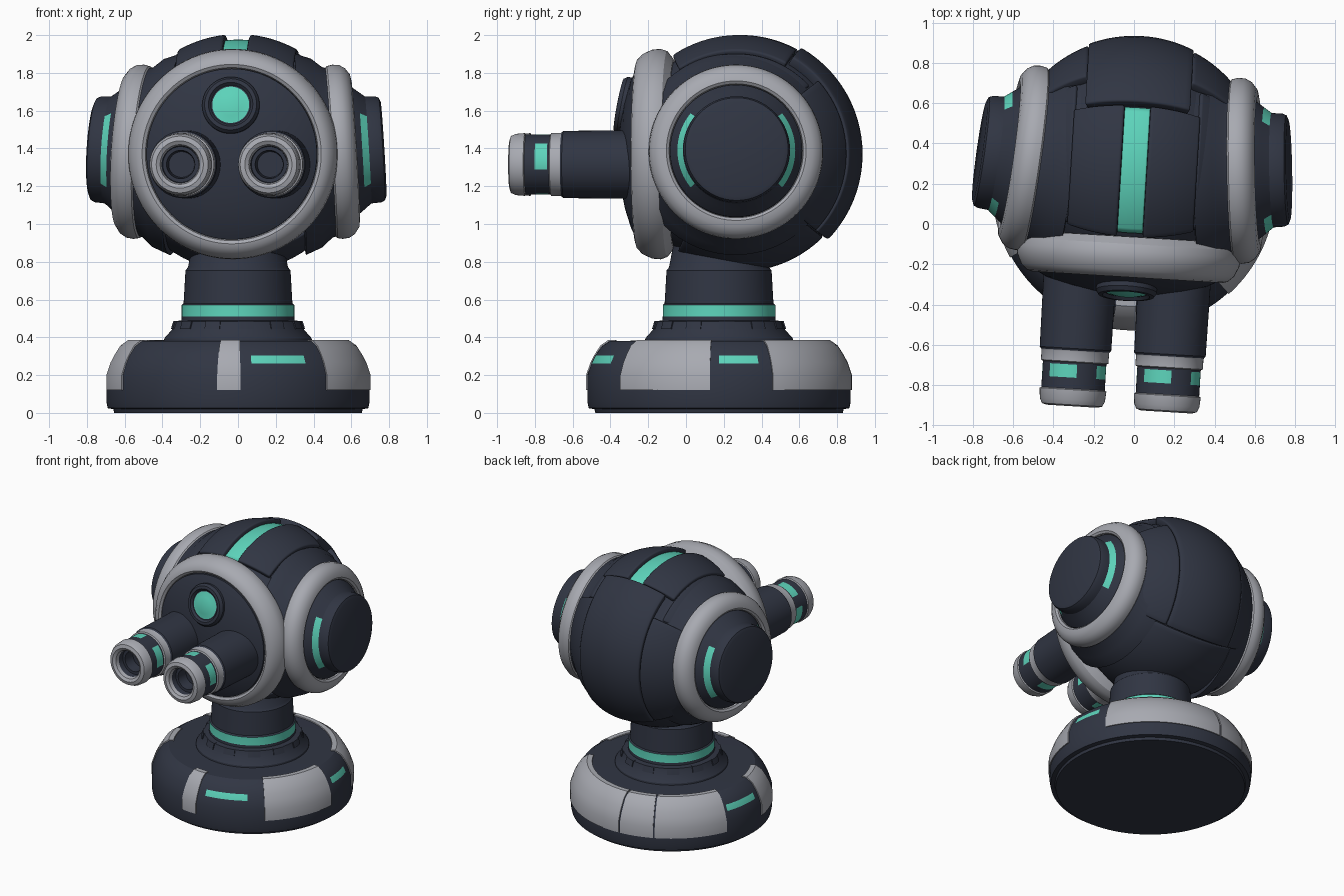
import bpy, bmesh, math
from mathutils import Matrix, Vector

if "Cube" in bpy.data.objects:
    bpy.data.objects.remove(bpy.data.objects["Cube"])

def material(name, c):
    m = bpy.data.materials.new(name)
    m.diffuse_color = (*c, 1)
    m.use_nodes = True
    m.node_tree.nodes["Principled BSDF"].inputs["Base Color"].default_value = m.diffuse_color
    return m

MATS = [material("dark navy", (0.030, 0.036, 0.056)),
        material("light grey", (0.39, 0.40, 0.44)),
        material("teal glow", (0.11, 0.66, 0.50))]
D, G, T = 0, 1, 2
R = lambda deg, axis: Matrix.Rotation(math.radians(deg), 4, axis)
MOVE = lambda *v: Matrix.Translation(Vector(v))

def finish(name, bm, matrix):
    me = bpy.data.meshes.new(name)
    bm.to_mesh(me)
    bm.free()
    for m in MATS:
        me.materials.append(m)
    me.transform(matrix)
    ob = bpy.data.objects.new(name, me)
    bpy.context.collection.objects.link(ob)
    return ob

def lathe(name, rows, matrix, windows=(), n=120):
    """rows: (radius, height, colour of the band that ends here); windows: (row, from, to) in teal."""
    bm = bmesh.new()
    rings = [[bm.verts.new((r * math.cos(math.tau * k / n), r * math.sin(math.tau * k / n), z))
              for k in range(n)] for r, z, _ in rows]
    for i in range(1, len(rows)):
        for k in range(n):
            j = (k + 1) % n
            f = bm.faces.new((rings[i-1][k], rings[i-1][j], rings[i][j], rings[i][k]))
            f.material_index = rows[i][2]
            mid = 360 * (k + .5) / n
            if any(w == i and (mid - a) % 360 < b - a for w, a, b in windows):
                f.material_index = T
    bmesh.ops.remove_doubles(bm, verts=bm.verts, dist=1e-5)
    bmesh.ops.recalc_face_normals(bm, faces=bm.faces)
    return finish(name, bm, matrix)

def sector(name, section, a0, a1, colour, matrix):
    """Closed cross-section swept through part of a turn."""
    bm = bmesh.new()
    n = max(2, round((a1 - a0) / 3))
    cuts = []
    for k in range(n + 1):
        a = math.radians(a0 + (a1 - a0) * k / n)
        cuts.append([bm.verts.new((r * math.cos(a), r * math.sin(a), z)) for r, z in section])
    m = len(section)
    for k in range(n):
        for i in range(m):
            j = (i + 1) % m
            bm.faces.new((cuts[k][i], cuts[k][j], cuts[k+1][j], cuts[k+1][i]))
    bm.faces.new(cuts[0])
    bm.faces.new(cuts[-1])
    for f in bm.faces:
        f.material_index = colour
    bmesh.ops.recalc_face_normals(bm, faces=bm.faces)
    return finish(name, bm, matrix)

def shell(name, l0, l1, p0, p1, r, colour, matrix, bevel=.01):
    """Curved plate on the head: l = sideways angle, p = angle from top to back."""
    bm = bmesh.new()
    bmesh.ops.create_grid(bm, x_segments=16, y_segments=24, size=1)
    for v in bm.verts:
        l = math.radians(l0 + (l1 - l0) * (v.co.x + 1) / 2)
        p = math.radians(p0 + (p1 - p0) * (v.co.y + 1) / 2)
        v.co = r * Vector((math.sin(l), math.cos(l) * math.sin(p), math.cos(l) * math.cos(p)))
    for f in bm.faces:
        f.material_index = colour
    ob = finish(name, bm, matrix)
    s = ob.modifiers.new("thickness", 'SOLIDIFY')
    s.thickness, s.offset = (.06 if bevel else .008), -1
    if bevel:
        b = ob.modifiers.new("rounded edge", 'BEVEL')
        b.width, b.segments, b.limit_method = bevel, 2, 'ANGLE'
    return ob

# ---- base ----
BASE = MOVE(0, .175, 0)
FRONT0 = BASE @ R(-90, 'Z')      # angle 0 faces the front
lathe("base", [(0, 0, D), (.655, 0, D), (.66, .02, D), (.69, .025, D), (.697, .06, D), (.697, .2, D),
               (.676, .262, D), (.656, .303, D), (.622, .352, D), (.58, .38, D), (0, .39, D)],
      FRONT0, [(7, 7, 33), (7, 90, 108), (7, 28, 32), (7, -110, -86)], 180)
PLATE = [(.704, .12), (.704, .2), (.682, .265), (.661, .305), (.629, .356), (.585, .387),
         (.55, .387), (.54, .35), (.64, .2), (.66, .12)]
for a, b in [(-9, 1), (42, 86), (114, 183.5), (184.5, 204.5), (205.5, 248), (-82, -61)]:
    sector("base_plate", PLATE, a, b, G, FRONT0)

# ---- neck ----
lathe("neck", [(0, .36, D), (.395, .36, D), (.39, .395, D), (.35, .44, D), (.335, .485, D), (.30, .49, D),
               (.298, .51, D), (.298, .572, T), (.288, .58, D), (.278, .755, D), (.265, .77, D),
               (.24, .9, D), (0, .9, D)], BASE)
for k in range(12):
    sector("neck_tab", [(.355, .445), (.342, .487), (.32, .487), (.33, .445)],
           k * 30, k * 30 + 14, D, BASE)

# ---- head ----
HEAD = MOVE(0, .285, 1.37) @ R(-3.5, 'Z')
bm = bmesh.new()
bmesh.ops.create_uvsphere(bm, u_segments=64, v_segments=40, radius=.60)
finish("head_core", bm, HEAD)
for s in (-1, 1):
    lo, hi = sorted((s * 6, s * 30))
    shell("top_panel", lo, hi, -34, 29, .635, D, HEAD)
    lo, hi = sorted((s * 30.3, s * 50))
    shell("upper_side_panel", lo, hi, -34, 47, .62, D, HEAD)
    lo, hi = sorted((s * 24.3, s * 50))
    shell("back_side_panel", lo, hi, 48, 134, .642, D, HEAD)
shell("top_light", -6, 6, -33, 29, .606, T, HEAD, 0)
shell("back_panel", -24, 24, 30, 134, .65, D, HEAD)
shell("belly_panel", -44, 44, 135, 212, .622, D, HEAD)

# ---- face: ring, dome and sensor ----
FACE = HEAD @ R(90, 'X')
lathe("face_ring", [(0, .3, G), (.50, .35, G), (.545, .385, G), (.557, .42, G), (.553, .465, G), (.53, .515, G),
                    (.50, .543, G), (.475, .55, G), (.458, .54, G), (.45, .51, G), (0, .5, G)], FACE)
lathe("face_dome", [(0, .45, D), (.452, .45, D), (.452, .545, D), (.4, .572, D), (.3, .604, D), (.2, .625, D),
                    (.1, .637, D), (0, .641, D)], FACE)
lathe("sensor", [(0, -.04, D), (.15, -.04, D), (.152, .025, D), (.138, .046, D), (.118, .048, D), (.105, .032, D),
                 (.098, .032, D), (.06, .043, T), (0, .048, T)], FACE @ MOVE(0, .255, .597) @ R(-11, 'X'), n=64)

# ---- twin barrels ----
for s in (-1, 1):
    lathe("barrel", [(0, .45, D), (.182, .45, D), (.178, .92, D), (.17, .93, D), (.168, .935, G), (.168, .985, G),
                     (.158, .99, G), (.158, 1.0, D), (.158, 1.065, D), (.158, 1.12, D), (.166, 1.125, G),
                     (.162, 1.175, G), (.15, 1.2, G), (.125, 1.207, G), (.105, 1.195, G), (.098, 1.17, G),
                     (.095, 1.13, D), (.075, 1.13, D), (.068, 1.05, D), (0, 1.05, D)],
          FACE @ MOVE(s * .235, -.055, 0),
          [(8, c - 28, c + 28) for c in (17, 112, 200, 258)], 72)

# ---- side discs ----
for s in (-1, 1):
    M = HEAD @ MOVE(0, -.03, -.02) @ R(s * 4.5, 'Z') @ R(-s * 3.5, 'Y') @ R(s * 90, 'Y')
    lathe("side_hull", [(0, .25, D), (.535, .33, D), (.50, .42, D), (.452, .475, D), (.44, .52, D), (0, .52, D)], M)
    lathe("side_ring", [(0, .45, G), (.435, .48, G), (.456, .50, G), (.462, .53, G), (.458, .565, G), (.44, .595, G),
                        (.405, .62, G), (.37, .626, G), (.355, .615, G), (.35, .58, G), (0, .58, G)], M)
    lathe("side_cap", [(0, .5, D), (.35, .5, D), (.35, .605, D), (.325, .64, D), (.312, .656, D), (.284, .692, D),
                       (.281, .745, D), (.272, .765, D), (.25, .774, D), (0, .777, D)], M,
          [(5, 50, 130), (5, 230, 310)])

# ---- shading ----
for ob in bpy.data.objects:
    ob.select_set(True)
    bpy.context.view_layer.objects.active = ob
bpy.ops.object.shade_smooth_by_angle(angle=math.radians(32))
